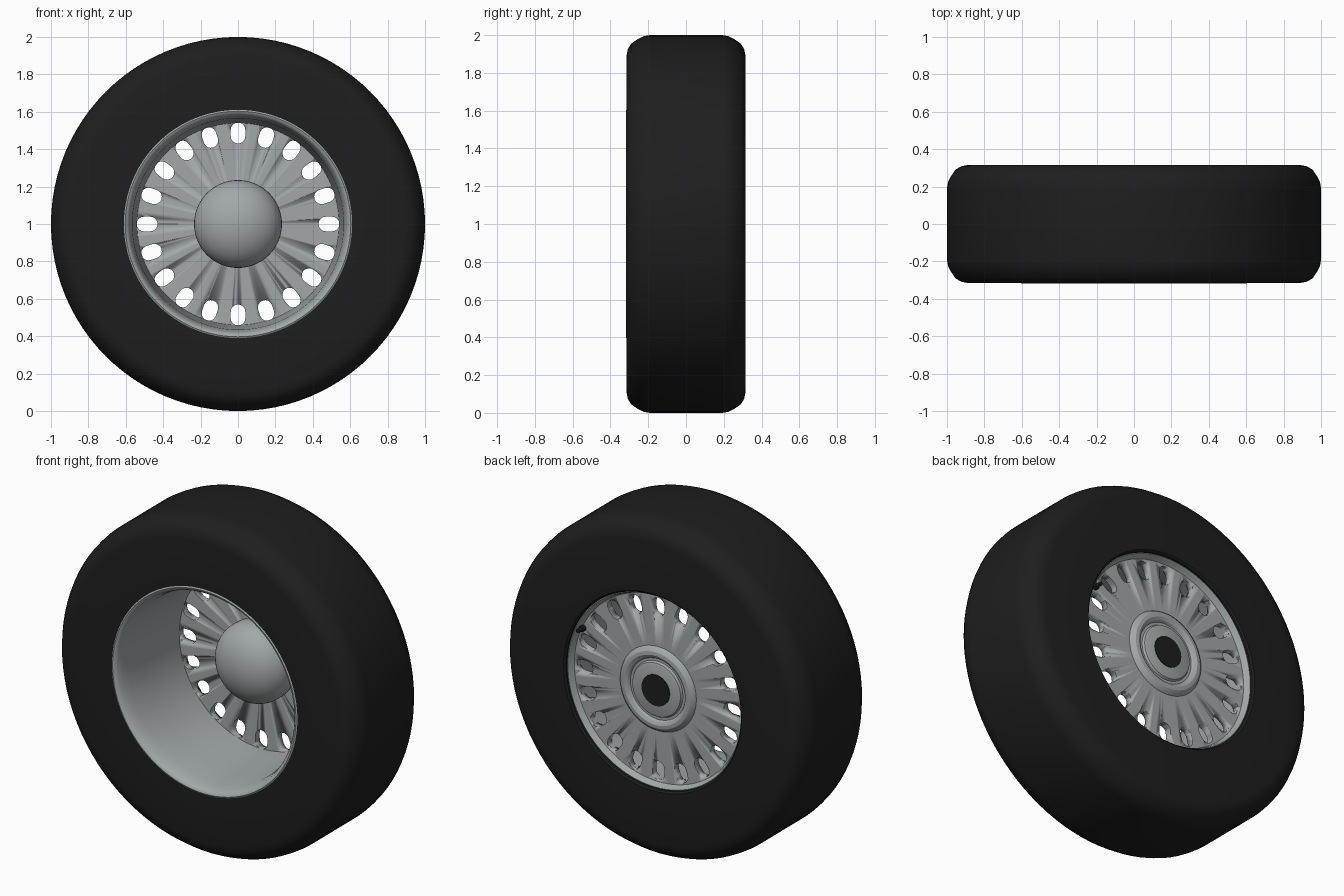
import bpy, bmesh, math
from mathutils import Matrix

cube = bpy.data.objects.get("Cube")
if cube:
    bpy.data.objects.remove(cube, do_unlink=True)

AXLE = 1.0      # height of the wheel centre
SEGMENTS = 96


def material(name, colour):
    m = bpy.data.materials.new(name)
    m.use_nodes = True
    m.diffuse_color = colour
    shader = m.node_tree.nodes["Principled BSDF"]
    shader.inputs["Base Color"].default_value = colour
    shader.inputs["Roughness"].default_value = 0.6
    return m


rubber = material("black rubber", (0.013, 0.013, 0.013, 1))
metal = material("grey metal", (0.36, 0.39, 0.395, 1))


def add_object(name, bm, mat, angle=35):
    bmesh.ops.recalc_face_normals(bm, faces=bm.faces)
    mesh = bpy.data.meshes.new(name)
    bm.to_mesh(mesh)
    bm.free()
    mesh.materials.append(mat)
    obj = bpy.data.objects.new(name, mesh)
    bpy.context.collection.objects.link(obj)
    smooth(obj, angle)
    return obj


def smooth(obj, angle):
    bpy.ops.object.select_all(action="DESELECT")
    obj.select_set(True)
    bpy.context.view_layer.objects.active = obj
    bpy.ops.object.shade_smooth_by_angle(angle=math.radians(angle))


def lathe(name, profile, mat, closed=True, centre=(0, AXLE), segments=SEGMENTS, angle=35):
    """Spin (radius, y) points around the y direction."""
    bm = bmesh.new()
    cx, cz = centre
    rings = []
    for i in range(segments):
        a = math.tau * i / segments
        rings.append([bm.verts.new((cx + r * math.cos(a), y, cz + r * math.sin(a)))
                      for r, y in profile])
    count = len(profile)
    for i in range(segments):
        a, b = rings[i], rings[(i + 1) % segments]
        for j in range(count if closed else count - 1):
            k = (j + 1) % count
            if profile[j][0] + profile[k][0] > 0:
                bm.faces.new((a[j], a[k], b[k], b[j]))
    bmesh.ops.remove_doubles(bm, verts=bm.verts, dist=1e-5)
    return add_object(name, bm, mat, angle)


# Tyre: rounded shoulders, flat tread and side walls
shoulder = [(0.89, 0.315), (0.925, 0.308), (0.955, 0.29), (0.982, 0.25), (0.995, 0.222), (1.0, 0.19)]
tyre = [(0.605, -0.25), (0.61, -0.313)] + [(r, -y) for r, y in shoulder]
tyre += shoulder[::-1] + [(0.585, 0.315), (0.575, 0.305), (0.575, 0.2)]
lathe("tyre", tyre, rubber)

# Rim barrel with a rolled front lip and a small back lip
lathe("rim_barrel", [
    (0.614, -0.30), (0.612, -0.312), (0.603, -0.317), (0.592, -0.313),
    (0.582, -0.30), (0.573, -0.27), (0.565, -0.23), (0.557, -0.1), (0.545, 0.12),
    (0.54, 0.22), (0.54, 0.25), (0.555, 0.262), (0.562, 0.285),
    (0.57, 0.295), (0.58, 0.29), (0.58, 0.2), (0.606, -0.2)], metal)

# Wheel disc with a stepped hub ring on its back
disc = lathe("wheel_disc", [
    (0, 0.22), (0.555, 0.22), (0.555, 0.26), (0.25, 0.26), (0.243, 0.272),
    (0.225, 0.285), (0.205, 0.287), (0.188, 0.278), (0.18, 0.265), (0.165, 0.265),
    (0.158, 0.278), (0.145, 0.283), (0, 0.283)], metal, angle=30)

# Ring of rounded slots cut through the disc
SLOTS, SLOT_IN, SLOT_OUT, SLOT_HALF = 20, 0.43, 0.542, 0.039
bm = bmesh.new()
for s in range(SLOTS):
    turn = Matrix.Translation((0, 0, AXLE)) @ Matrix.Rotation(math.tau * s / SLOTS, 4, "Y")
    outline = []
    for end, start in ((SLOT_OUT - SLOT_HALF, -90), (SLOT_IN + SLOT_HALF, 90)):
        for step in range(9):
            a = math.radians(start + step * 22.5)
            outline.append((end + SLOT_HALF * math.cos(a), SLOT_HALF * math.sin(a)))
    front, back = [[bm.verts.new(turn @ Matrix.Translation((x, y, z)).translation)
                    for x, z in outline] for y in (0.15, 0.35)]
    bm.faces.new(front)
    bm.faces.new(back[::-1])
    for i in range(len(outline)):
        j = (i + 1) % len(outline)
        bm.faces.new((front[i], back[i], back[j], front[j]))
cutter = add_object("slot_cutter", bm, metal)
cutter.hide_render = True
cut = disc.modifiers.new("slots", "BOOLEAN")
cut.operation = "DIFFERENCE"
cut.solver = "EXACT"
cut.object = cutter
bpy.context.view_layer.objects.active = disc
bpy.ops.object.modifier_move_to_index(modifier="slots", index=0)
bpy.ops.object.modifier_apply(modifier="slots")
bpy.data.objects.remove(cutter, do_unlink=True)

# Domed hub cover on the front of the disc
DOME_R, DOME_H, DOME_Y = 0.235, 0.17, 0.16
dome = [(0.225, 0.225), (DOME_R, 0.2)]
for i in range(13):
    a = math.radians(90 * i / 12)
    dome.append((DOME_R * math.cos(a) if i < 12 else 0, DOME_Y - DOME_H * math.sin(a)))
lathe("hub_dome", dome, metal, closed=False, segments=64)

# Black axle plug in the middle of the back
lathe("axle_plug", [(0, 0.28), (0.092, 0.28), (0.092, 0.287), (0, 0.287)], rubber, segments=48)

# Valve stem beside the back lip
valve_angle = math.radians(25)
lathe("valve_stem", [(0, 0.25), (0.02, 0.25), (0.018, 0.28), (0.012, 0.285), (0.012, 0.312), (0, 0.312)],
      rubber, centre=(0.545 * math.cos(valve_angle), AXLE + 0.545 * math.sin(valve_angle)), segments=16)
